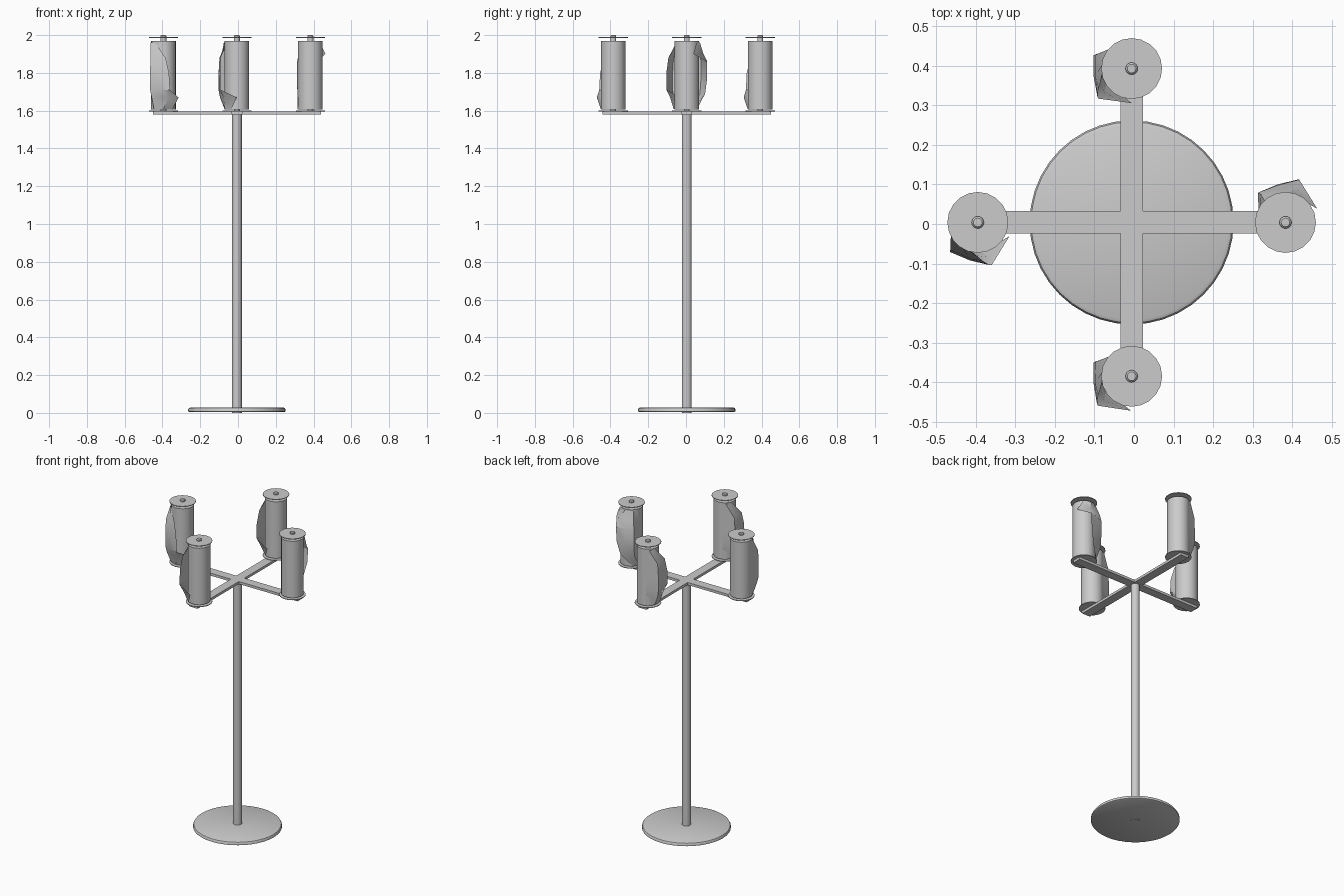
import bpy, bmesh, math
from mathutils import Matrix, Vector

if "Cube" in bpy.data.objects:
    bpy.data.objects.remove(bpy.data.objects["Cube"])

CX, CY = -0.006, 0.004      # stand axis
ARM = 0.389                 # distance from the axis to each roll


def finish(name, bm, smooth=True):
    bmesh.ops.recalc_face_normals(bm, faces=bm.faces)
    me = bpy.data.meshes.new(name)
    bm.to_mesh(me)
    bm.free()
    ob = bpy.data.objects.new(name, me)
    bpy.context.collection.objects.link(ob)
    if smooth:
        bpy.ops.object.select_all(action='DESELECT')
        bpy.context.view_layer.objects.active = ob
        ob.select_set(True)
        bpy.ops.object.shade_smooth_by_angle(angle=math.radians(35))
    return ob


def lathe(name, profile, x, y, sides):
    """Solid of revolution from (radius, z) points, capped at both ends."""
    bm = bmesh.new()
    rings = []
    for r, z in profile:
        rings.append([bm.verts.new((x + r * math.cos(2 * math.pi * i / sides),
                                    y + r * math.sin(2 * math.pi * i / sides), z))
                      for i in range(sides)])
    for a, b in zip(rings, rings[1:]):
        for i in range(sides):
            j = (i + 1) % sides
            bm.faces.new((a[i], a[j], b[j], b[i]))
    bm.faces.new(rings[0])
    bm.faces.new(rings[-1])
    return finish(name, bm)


# round weighted base and pole
lathe("base", [(0.25, 0.004), (0.258, 0.008), (0.258, 0.018), (0.254, 0.025),
               (0.245, 0.029)], CX, CY, 40)
lathe("pole", [(0.026, 0.0), (0.026, 1.585)], CX, CY, 20)

# flat cross of four arms
bm = bmesh.new()
W, L = 0.0285, 0.445
quarter = [(L, -W), (L, W), (W, W)]
pts = []
for k in range(4):
    rot = Matrix.Rotation(k * math.pi / 2, 2)
    pts += [rot @ Vector(p) for p in quarter]
face = bm.faces.new([bm.verts.new((CX + p.x, CY + p.y, 1.579)) for p in pts])
ext = bmesh.ops.extrude_face_region(bm, geom=[face])
bmesh.ops.translate(bm, vec=(0, 0, 0.016),
                    verts=[v for v in ext["geom"] if isinstance(v, bmesh.types.BMVert)])
finish("cross_arms", bm, smooth=False)

# loose torn sheet: rows of (z, points across the sheet around the roll axis)
SHEET = [
    (1.962, [(-.066, -.005), (-.068, -.02), (-.06, -.035), (-.045, -.055)]),
    (1.88, [(-.066, 0), (-.069, -.07), (-.02, -.092), (.012, -.097)]),
    (1.80, [(-.066, 0), (-.070, -.075), (-.02, -.096), (.03, -.108)]),
    (1.71, [(-.066, 0), (-.070, -.075), (-.02, -.094), (.035, -.108)]),
    (1.67, [(-.066, 0), (-.062, -.07), (.03, -.088), (.08, -.035)]),
    (1.61, [(-.066, 0), (-.05, -.05), (.0, -.07), (.05, -.052)]),
]


def loose_sheet(name, x, y, angle, flipped):
    bm = bmesh.new()
    rot = Matrix.Rotation(math.radians(angle), 2)
    rows = []
    for z, row in SHEET:
        vs = []
        for p in row:
            q = Vector((p[0], -p[1])) if flipped else Vector(p)
            q = rot @ q
            vs.append(bm.verts.new((x + q.x, y + q.y, 3.57 - z if flipped else z)))
        rows.append(vs)
    for a, b in zip(rows, rows[1:]):
        for i in range(len(a) - 1):
            bm.faces.new((a[i], a[i + 1], b[i + 1], b[i]))
    finish(name, bm)


# four rolls: pin, end discs, wound roll and loose sheet
rolls = [("left", -1, 0, 0, False), ("right", 1, 0, 0, True),
         ("front", 0, -1, -67, False), ("back", 0, 1, -66, False)]
for side, dx, dy, angle, flipped in rolls:
    x, y = CX + dx * ARM, CY + dy * ARM
    lathe(side + "_pin", [(0.0155, 1.579), (0.0155, 1.995), (0.011, 2.0)], x, y, 16)
    lathe(side + "_lower_disc", [(0.077, 1.596), (0.077, 1.600)], x, y, 20)
    lathe(side + "_upper_disc", [(0.077, 1.985), (0.077, 1.989)], x, y, 20)
    lathe(side + "_roll", [(0.0655, 1.606), (0.0655, 1.968)], x, y, 24)
    loose_sheet(side + "_loose_sheet", x, y, angle, flipped)
